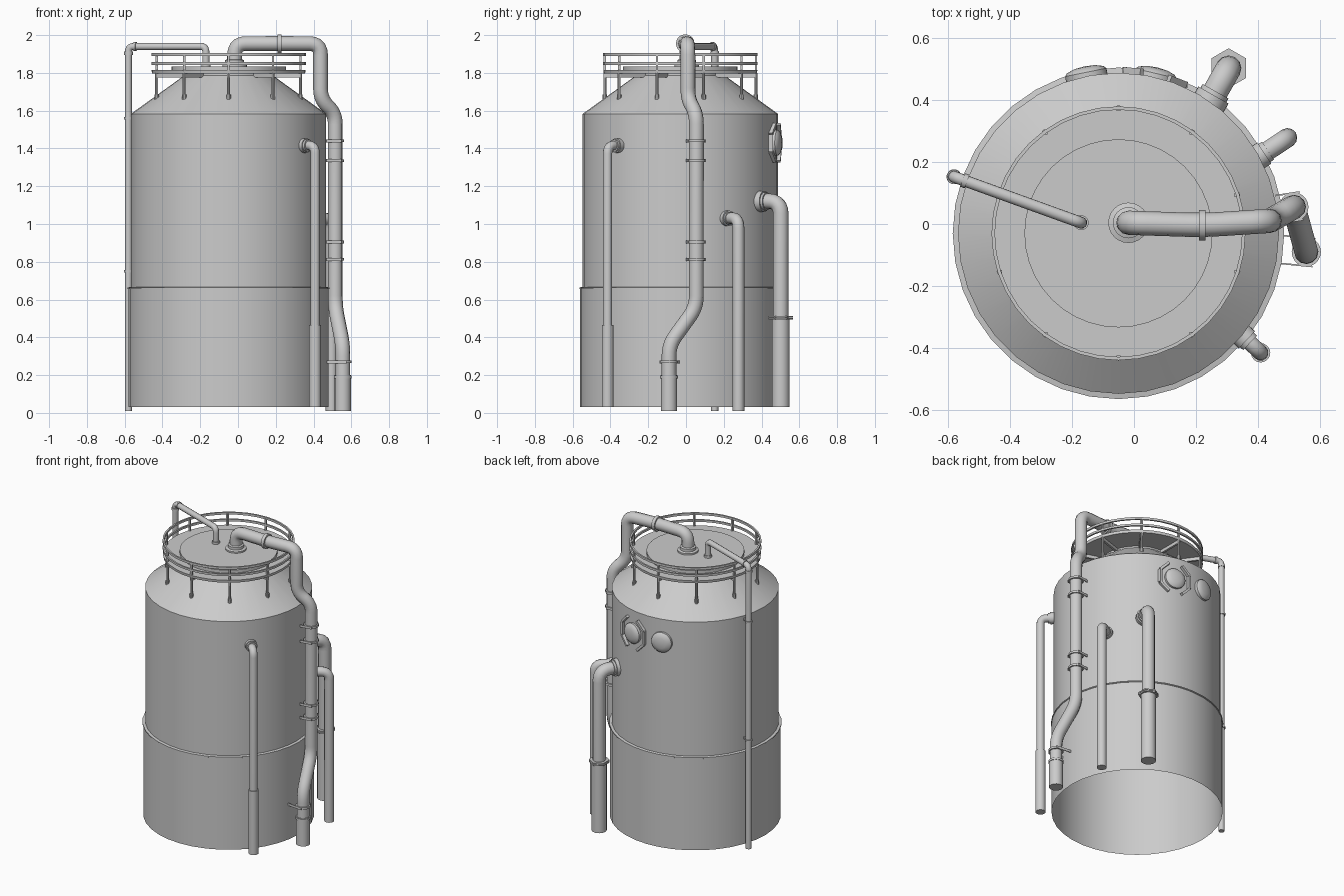
import bpy, bmesh, math
from mathutils import Vector, Matrix

if "Cube" in bpy.data.objects:
    bpy.data.objects.remove(bpy.data.objects["Cube"])

C = Vector((-0.05, -0.03, 0))          # tank axis


def finish(name, bm, smooth=True):
    me = bpy.data.meshes.new(name)
    bm.to_mesh(me)
    bm.free()
    ob = bpy.data.objects.new(name, me)
    bpy.context.collection.objects.link(ob)
    if smooth:
        bpy.ops.object.select_all(action='DESELECT')
        ob.select_set(True)
        bpy.context.view_layer.objects.active = ob
        bpy.ops.object.shade_smooth_by_angle(angle=math.radians(32))
    return ob


def lathe(name, prof, origin=C, axis=(0, 0, 1), seg=32, closed=False, spin=0.0):
    """Revolve (radius, height) points around an axis through origin."""
    bm = bmesh.new()
    rot = Vector((0, 0, 1)).rotation_difference(Vector(axis)).to_matrix().to_4x4()
    m = Matrix.Translation(origin) @ rot
    rings = []
    for r, z in prof:
        if r < 1e-6:
            rings.append([bm.verts.new(m @ Vector((0, 0, z)))])
        else:
            rings.append([bm.verts.new(m @ Vector((r * math.cos(a), r * math.sin(a), z)))
                          for a in (spin + 2 * math.pi * i / seg for i in range(seg))])
    pairs = list(zip(rings, rings[1:]))
    if closed:
        pairs.append((rings[-1], rings[0]))
    for a, b in pairs:
        for i in range(seg):
            j = (i + 1) % seg
            quad = [a[i % len(a)], a[j % len(a)], b[j % len(b)], b[i % len(b)]]
            bm.faces.new(list(dict.fromkeys(quad)))
    bmesh.ops.recalc_face_normals(bm, faces=bm.faces)
    return finish(name, bm)


def disc(name, r, z0, z1, origin, axis=(0, 0, 1), seg=20, spin=0.0):
    return lathe(name, [(0, z0), (r, z0), (r, z1), (0, z1)], Vector(origin), axis, seg, spin=spin)


def pipe(name, pts, r, bend=0.05, res=4):
    """Round pipe along a path, corners filleted by the bend length."""
    pts = [Vector(p) for p in pts]
    path = [pts[0]]
    for a, b, c in zip(pts, pts[1:], pts[2:]):
        d = min(bend, (a - b).length * 0.48, (c - b).length * 0.48)
        p, q = b + (a - b).normalized() * d, b + (c - b).normalized() * d
        for i in range(6):
            t = i / 5
            path.append(p * (1 - t) ** 2 + b * 2 * t * (1 - t) + q * t * t)
    path.append(pts[-1])
    cu = bpy.data.curves.new(name, 'CURVE')
    cu.dimensions = '3D'
    cu.bevel_depth, cu.bevel_resolution, cu.use_fill_caps = r, res, True
    sp = cu.splines.new('POLY')
    sp.points.add(len(path) - 1)
    for s, p in zip(sp.points, path):
        s.co = (*p, 1)
    ob = bpy.data.objects.new(name, cu)
    bpy.context.collection.objects.link(ob)
    bpy.ops.object.select_all(action='DESELECT')
    ob.select_set(True)
    bpy.context.view_layer.objects.active = ob
    bpy.ops.object.convert(target='MESH')
    bpy.ops.object.shade_smooth_by_angle(angle=math.radians(40))
    return bpy.context.object


def bar(name, a, b, w, h):
    """Rectangular bar between two points."""
    a, b = Vector(a), Vector(b)
    bm = bmesh.new()
    bmesh.ops.create_cube(bm, size=1)
    m = Matrix.Translation((a + b) / 2) @ (b - a).to_track_quat('X', 'Z').to_matrix().to_4x4()
    bmesh.ops.transform(bm, matrix=m @ Matrix.Diagonal(((b - a).length, w, h, 1)), verts=bm.verts)
    return finish(name, bm, False)


def around(deg, r, z):
    a = math.radians(deg)
    return C + Vector((r * math.cos(a), r * math.sin(a), z))


# Tank shell: open base skirt with rim, upper body with conical roof
lathe("tank_skirt", [(0.53, 0.03), (0.53, 0.655), (0.534, 0.657), (0.534, 0.664), (0.517, 0.667)], seg=36)
lathe("tank_body", [(0.517, 0.65), (0.517, 1.583), (0.235, 1.786), (0.235, 1.80)], seg=36)

# Roof platform and raised lid
lathe("platform", [(0, 1.797), (0.405, 1.797), (0.408, 1.815), (0, 1.815)], seg=40)
lathe("platform_lid", [(0.303, 1.812), (0.303, 1.835), (0, 1.835)], seg=40)

# Railing hoops
for z0, z1 in ((1.843, 1.857), (1.889, 1.904)):
    lathe("railing_hoop", [(0.398, z0), (0.409, z0), (0.409, z1), (0.398, z1)], seg=40, closed=True)
# Railing posts, platform legs and radial beams
for i in range(10):
    d = -90 + 36 * i
    bar("railing_post", around(d, 0.400, 1.81), around(d, 0.400, 1.895), 0.012, 0.012)
    pipe("platform_leg", [around(d, 0.400, 1.66), around(d, 0.400, 1.80)], 0.008, res=2)
    disc("leg_foot", 0.012, 1.652, 1.685, around(d, 0.400, 0), seg=10)
    bar("platform_beam", around(d, 0.21, 1.786), around(d, 0.405, 1.786), 0.014, 0.022)

# Main vent pipe from the lid down the right side
up, low = (0.515, 0.055), (0.555, -0.09)
pipe("main_pipe", [(-0.018, 0.004, 1.83), (-0.018, 0.004, 1.955), (0.22, -0.004, 1.955),
                   (0.437, 0.01, 1.955), (0.437, 0.01, 1.66), (*up, 1.585), (*up, 0.56),
                   (*low, 0.36), (*low, 0.01)], 0.039, bend=0.06)
lathe("main_pipe_flange", [(0.065, 1.83), (0.065, 1.845), (0.05, 1.85), (0.05, 1.868), (0.038, 1.872)],
      Vector((-0.018, 0.004, 0)), seg=24)
disc("main_pipe_coupling", 0.049, -0.011, 0.011, (0.22, -0.004, 1.955), (1, 0, 0))
disc("main_pipe_sleeve", 0.043, 0.01, 0.20, (*low, 0))

# Clamps holding the main pipe to the tank
for z in (1.44, 1.335, 0.905, 0.813, 0.27, 0.19):
    x, y = up if z > 0.5 else low
    disc("pipe_clamp", 0.047, z - 0.007, z + 0.007, (x, y, 0))
    if z < 0.2:
        continue
    inward = (C - Vector((x, y, 0))).normalized()
    side = Vector((-inward.y, inward.x, 0)) * 0.045
    reach = 0.055 if z > 0.5 else 0.1
    for s in (-1, 1):
        p = Vector((x, y, z)) + side * s
        bar("clamp_arm", p - inward * 0.025, p + inward * reach, 0.005, 0.016)

# Thin pipe on the left with bracket pins
lx, ly = -0.58, 0.152
pipe("left_pipe", [(lx, ly, 0.01), (lx, ly, 1.94), (-0.17, 0.004, 1.94), (-0.17, 0.004, 1.83)],
     0.019, bend=0.03)
disc("left_pipe_collar", 0.023, 1.895, 1.912, (lx, ly, 0))
disc("left_pipe_base", 0.024, 1.83, 1.85, (-0.17, 0.004, 0))
h = (Vector((-0.17, 0.004, 0)) - Vector((lx, ly, 0))).normalized()
disc("left_pipe_collar", 0.023, 0.03, 0.045, (lx, ly, 1.94), h)
for z in (1.56, 0.75):
    disc("left_pipe_clamp", 0.024, z - 0.006, z + 0.006, (lx, ly, 0))
    bar("left_pipe_bracket", (lx, ly, z), (lx + 0.075, ly - 0.02, z), 0.012, 0.012)


# Side outlet pipes: flange on the wall, elbow, drop pipe, thicker lower sleeve
def outlet(name, fx, fy, x, y, z, r, bottom, flange, sleeve=None):
    d = Vector((x - fx, y - fy, 0)).normalized()
    f = Vector((fx, fy, z))
    pipe(name, [f - d * 0.05, (x, y, z), (x, y, bottom)], r, bend=r * 1.7)
    disc(name + "_flange", flange, -0.04, 0.012, f, d, 24)
    disc(name + "_collar", flange * 0.85, 0.012, 0.026, f, d, 24)
    if sleeve:
        disc(name + "_sleeve", sleeve[0], bottom, sleeve[1], (x, y, 0))


outlet("front_outlet", 0.355, -0.365, 0.408, -0.415, 1.415, 0.025, 0.03, 0.038, (0.031, 0.465))
outlet("side_outlet", 0.41, 0.222, 0.495, 0.278, 1.03, 0.031, 0.01, 0.041)
outlet("back_outlet", 0.25, 0.405, 0.305, 0.502, 1.12, 0.041, 0.03, 0.056, (0.047, 0.50))
for z in (0.498, 0.509):
    disc("back_outlet_hex_flange", 0.064, z - 0.004, z + 0.004, (0.305, 0.502, 0), seg=6, spin=math.pi / 6)

# Two domed manholes on the back wall
for name, deg in (("framed_manhole", 76.8), ("round_manhole", 101.5)):
    n = around(deg, 1, 0) - C
    o = around(deg, 0.517, 1.43)
    lathe(name, [(0.068, -0.02), (0.068, 0.012), (0.06, 0.021), (0.035, 0.029), (0, 0.032)], o, n, 24)
    if name == "framed_manhole":
        t = Vector((-n.y, n.x, 0))
        # Bent guard bars either side of the cover
        for s in (-1, 1):
            pts = [(0.045, -0.1), (0.1, -0.045), (0.1, 0.045), (0.045, 0.1)]
            P = [o + t * (s * u) + Vector((0, 0, v)) + n * (0.008 - u * u) for u, v in pts]
            for a, b in zip(P, P[1:]):
                bar("manhole_guard", a, b, 0.022, 0.016)
